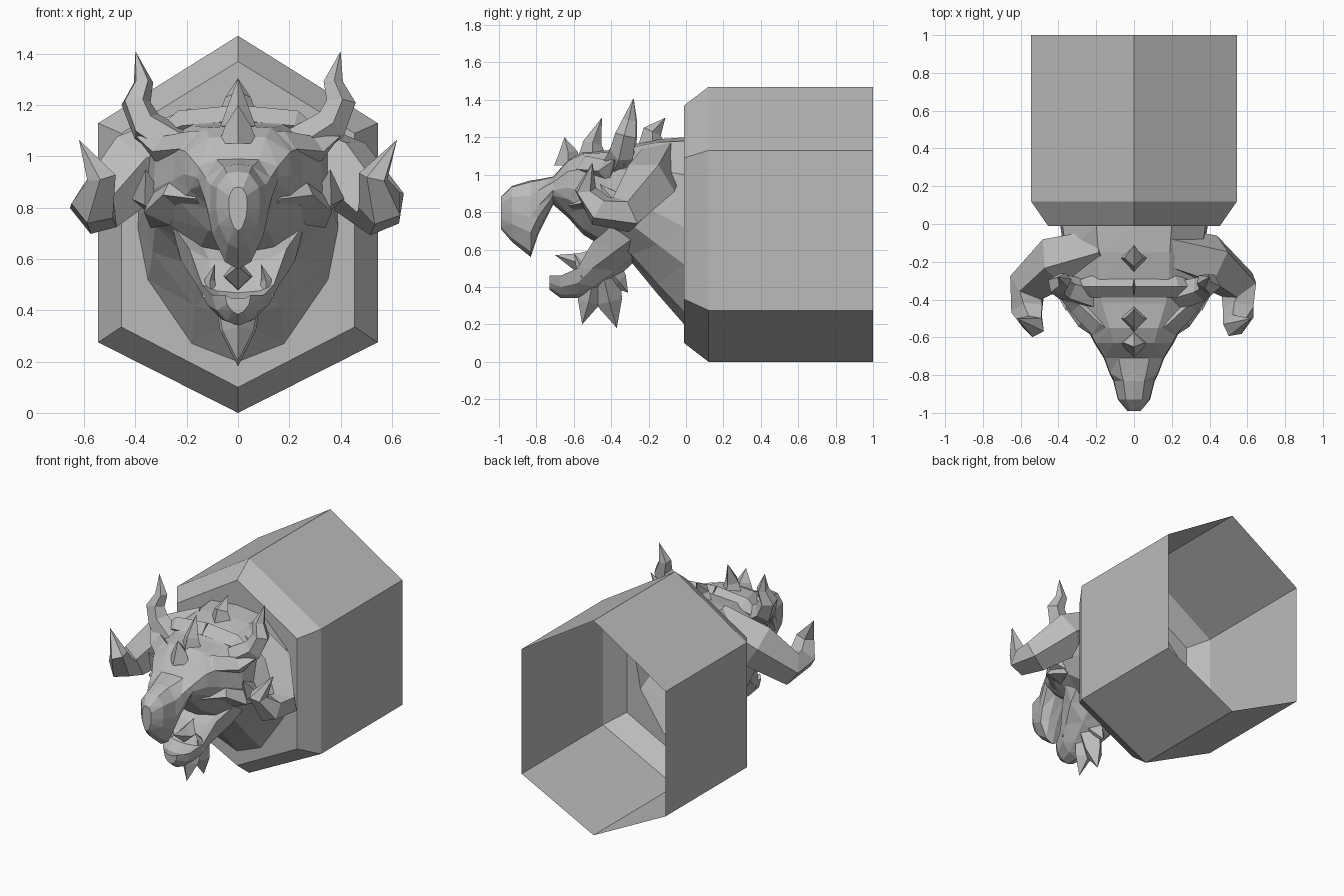
import bpy, bmesh, math
from mathutils import Vector

cube = bpy.data.objects.get("Cube")
if cube:
    bpy.data.objects.remove(cube, do_unlink=True)

stone = bpy.data.materials.new("stone_grey")
stone.use_nodes = True
GREY = (0.5, 0.5, 0.5, 1)
stone.diffuse_color = GREY
stone.node_tree.nodes["Principled BSDF"].inputs["Base Color"].default_value = GREY


def finish(name, bm, recalc=True):
    if recalc:
        bmesh.ops.recalc_face_normals(bm, faces=bm.faces)
    mesh = bpy.data.meshes.new(name)
    bm.to_mesh(mesh)
    bm.free()
    mesh.materials.append(stone)
    obj = bpy.data.objects.new(name, mesh)
    bpy.context.collection.objects.link(obj)
    return obj


def skin(bm, rings):
    """Join neighbouring closed rings of vertices with quads."""
    for a, b in zip(rings, rings[1:]):
        n = len(a)
        for i in range(n):
            j = (i + 1) % n
            bm.faces.new((a[i], a[j], b[j], b[i]))


def section(y, low, high, width, shape):
    """Mirrored cross-section scaled from a unit half profile."""
    half = [(x * width, low + z * (high - low)) for x, z in shape]
    full = half + [(-x, z) for x, z in reversed(half[1:-1])]
    return [Vector((x, y, z)) for x, z in full]


def loft(name, stations, shape, open_back=False):
    bm = bmesh.new()
    rings = [[bm.verts.new(p) for p in section(*s, shape)] for s in stations]
    skin(bm, rings)
    bm.faces.new(rings[-1])
    if not open_back:
        bm.faces.new(rings[0])
    bmesh.ops.recalc_face_normals(bm, faces=bm.faces)
    bmesh.ops.triangulate(bm, faces=bm.faces, quad_method='SHORT_EDGE')
    return finish(name, bm, False)


def spike(name, path, radii, sides=4, side=1):
    """Faceted horn along a path, ending in a point."""
    pts = [Vector((p[0] * side, p[1], p[2])) for p in path]
    bm = bmesh.new()
    rings, frame = [], None
    for i, r in enumerate(radii):
        t = (pts[min(i + 1, len(pts) - 1)] - pts[max(i - 1, 0)]).normalized()
        u = Vector((1, 0, 0)) if frame is None else frame
        u = u - t * u.dot(t)
        if u.length < 0.1:
            u = Vector((0, 1, 0)) - t * t.y
        frame = u.normalized()
        v = t.cross(frame)
        angles = [math.tau * k / sides for k in range(sides)]
        rings.append([bm.verts.new(pts[i] + r * (frame * math.cos(a) + v * math.sin(a)))
                      for a in angles])
    skin(bm, rings)
    bm.faces.new(rings[0])
    tip = bm.verts.new(pts[-1])
    last = rings[-1]
    for i in range(sides):
        bm.faces.new((last[i], last[(i + 1) % sides], tip))
    return finish(name, bm)


# Neck, skull and hooked muzzle: y, bottom, top, half width
neck_shape = [(0, 1), (.51, .98), (.97, .8), (1, .52), (.9, .32), (.46, .07), (0, 0)]
head = [(-.01, .2, 1.2, .39), (-.15, .36, 1.19, .37), (-.29, .53, 1.16, .36),
        (-.42, .6, 1.13, .33), (-.55, .68, 1.12, .25), (-.63, .77, 1.08, .21),
        (-.71, .84, .99, .16), (-.79, .68, .975, .13), (-.83, .56, .97, .11),
        (-.93, .64, .94, .085), (-.99, .71, .88, .035)]
loft("head", head, neck_shape, open_back=True)

# Hollow six-sided mount, open at the back, with the neck hole in its front
bm = bmesh.new()
hexes = [(1, 0, 1.47, .545, .275, 1.13), (.12, 0, 1.47, .545, .275, 1.13),
         (-.01, .1, 1.37, .455, .335, 1.09)]
rings = []
for y, low, high, w, z1, z2 in hexes:
    outline = [(0, low), (w, z1), (w, z2), (0, high), (-w, z2), (-w, z1)]
    rings.append([bm.verts.new((x, y, z)) for x, z in outline])
skin(bm, rings)
hole = [bm.verts.new(p) for p in section(*head[0], neck_shape)]
rim = []
for loop in (rings[-1], hole):
    for a, b in zip(loop, loop[1:] + loop[:1]):
        rim.append(bm.edges.get((a, b)) or bm.edges.new((a, b)))
bmesh.ops.triangle_fill(bm, use_beauty=True, edges=rim, normal=(0, -1, 0))
finish("mount", bm)

# Lower jaw and tongue
jaw_shape = [(0, .8), (.6, .85), (1, 1), (.85, .5), (.45, .15), (0, 0)]
loft("lower_jaw", [(-.27, .54, .8, .29), (-.38, .44, .74, .26), (-.5, .36, .64, .19),
                   (-.58, .34, .5, .14), (-.67, .34, .46, .1), (-.73, .385, .46, .05)], jaw_shape)
spike("tongue", [(0, -.4, .54), (0, -.58, .53), (0, -.7, .57)], [.08, .05])

# Beard spikes under the chin
spike("beard_front", [(0, -.5, .42), (0, -.52, .32), (0, -.555, .2)], [.08, .06])
spike("beard_middle", [(0, -.44, .45), (0, -.41, .32), (0, -.37, .18)], [.09, .07])
spike("beard_back", [(0, -.42, .5), (0, -.36, .43), (0, -.31, .37)], [.08, .05])

# Crest spikes along the centre line
for name, y, base, top, lean in (("front", -.63, 1.05, 1.2, -.02),
                                 ("middle", -.5, 1.1, 1.305, .05),
                                 ("back", -.18, 1.16, 1.305, .07)):
    spike("crest_" + name, [(0, y, base), (0, y, base + .07), (0, y + lean, top)], [.075, .05])

for label, s in (("left", 1), ("right", -1)):
    # Large curved horn sweeping out, forward and up
    spike(label + "_lower_horn",
          [(.14, -.13, 1.08), (.4, -.2, .95), (.56, -.33, .79), (.56, -.46, .81),
           (.53, -.54, .92), (.62, -.5, 1.065)],
          [.12, .15, .11, .09, .06], 5, s)
    # Upright horn on the crown
    spike(label + "_upper_horn",
          [(.22, -.38, 1.03), (.36, -.34, 1.12), (.4, -.32, 1.21), (.37, -.3, 1.29), (.4, -.28, 1.41)],
          [.08, .07, .06, .04], 5, s)
    # Crown ridge joining the upright horns
    spike(label + "_crown_ridge", [(0, -.33, 1.14), (.22, -.33, 1.12), (.38, -.33, 1.05)],
          [.06, .06], 4, s)
    # Brow ridge and its small barb
    spike(label + "_brow", [(.03, -.63, 1.03), (.18, -.53, 1.03), (.3, -.42, 1.02), (.4, -.38, 1.08)],
          [.05, .07, .06], 4, s)
    # Cheekbone and ear
    spike(label + "_cheek", [(.14, -.6, .84), (.24, -.5, .86), (.3, -.4, .8), (.34, -.27, .72)],
          [.04, .07, .08], 4, s)
    spike(label + "_ear", [(.27, -.33, .8), (.36, -.38, .85), (.36, -.46, .95)],
          [.08, .06], 4, s)
    # Lower tusk
    spike(label + "_tusk", [(.11, -.56, .45), (.11, -.57, .52), (.09, -.6, .58)], [.03, .02], 4, s)
